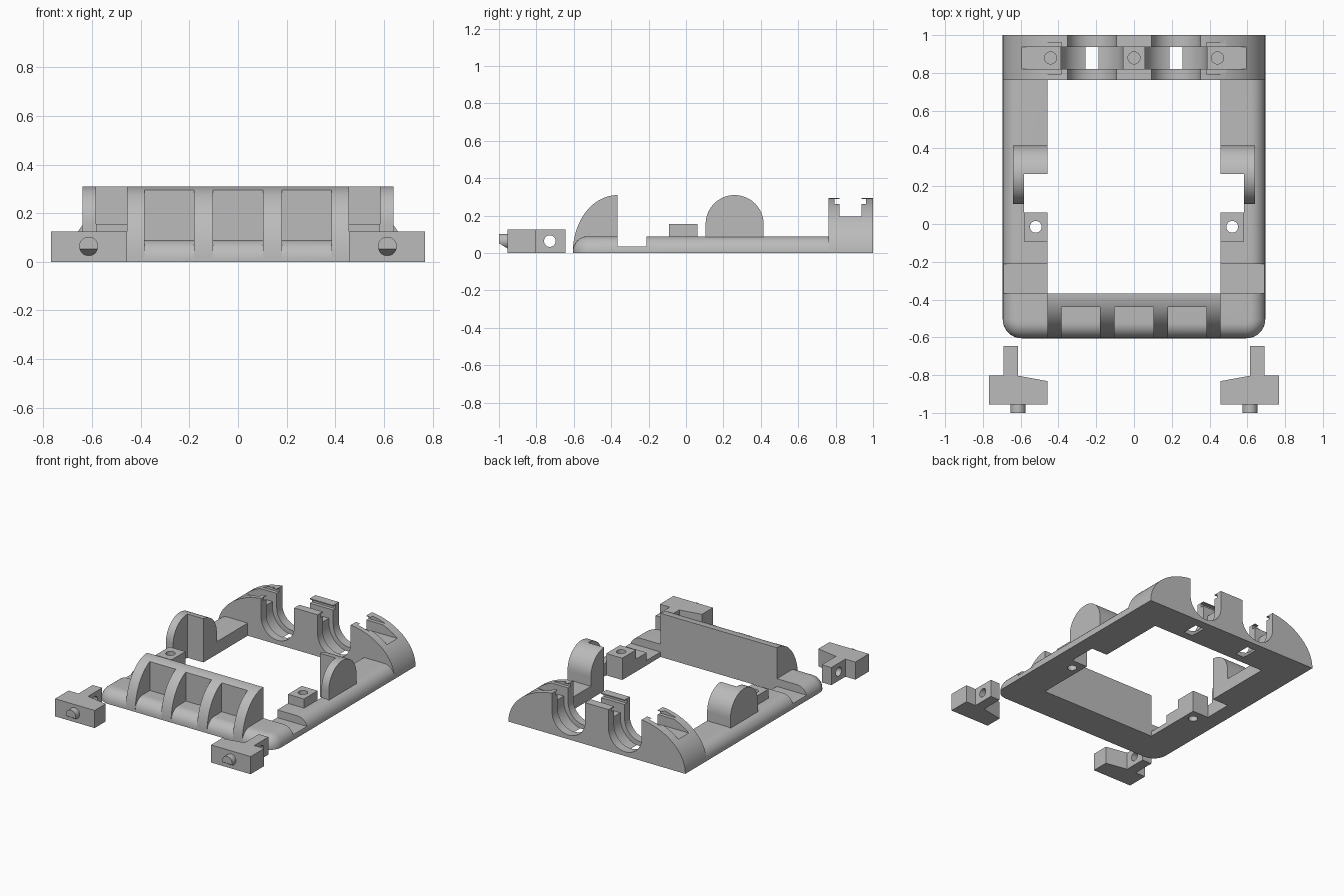
import bpy, bmesh
from math import sin, cos, pi
from mathutils import Vector

if "Cube" in bpy.data.objects:
    bpy.data.objects.remove(bpy.data.objects["Cube"], do_unlink=True)

grey = bpy.data.materials.new("plain_grey")
grey.use_nodes = True
grey.diffuse_color = (0.5, 0.5, 0.5, 1)
grey.node_tree.nodes["Principled BSDF"].inputs["Base Color"].default_value = (0.5, 0.5, 0.5, 1)

PLACE = {"X": lambda a, b, t: (t, a, b),
         "Y": lambda a, b, t: (a, t, b),
         "Z": lambda a, b, t: (a, b, t)}


def prism(name, axis, pts, lo, hi):
    """Extrude a flat outline along an axis from lo to hi."""
    bm = bmesh.new()
    face = bm.faces.new([bm.verts.new(PLACE[axis](a, b, lo)) for a, b in pts])
    new = bmesh.ops.extrude_face_region(bm, geom=[face])["geom"]
    shift = Vector(PLACE[axis](0, 0, hi - lo))
    bmesh.ops.translate(bm, vec=shift, verts=[v for v in new if isinstance(v, bmesh.types.BMVert)])
    bmesh.ops.recalc_face_normals(bm, faces=bm.faces)
    mesh = bpy.data.meshes.new(name)
    bm.to_mesh(mesh)
    bm.free()
    mesh.materials.append(grey)
    obj = bpy.data.objects.new(name, mesh)
    bpy.context.collection.objects.link(obj)
    return obj


def box(name, x, y, z):
    (x0, x1), (y0, y1) = sorted(x), y
    return prism(name, "Z", [(x0, y0), (x1, y0), (x1, y1), (x0, y1)], *z)


def arc(ca, cb, ra, rb, start, end, n=24):
    return [(ca + ra * cos(start + (end - start) * i / n),
             cb + rb * sin(start + (end - start) * i / n)) for i in range(n + 1)]


def circle(ca, cb, r):
    return arc(ca, cb, r, r, 0, 2 * pi, 32)[:-1]


def cut(obj, cutter):
    """Subtract the cutter, then discard it."""
    mod = obj.modifiers.new("cut", "BOOLEAN")
    mod.operation, mod.solver, mod.object = "DIFFERENCE", "EXACT", cutter
    bpy.context.view_layer.update()
    graph = bpy.context.evaluated_depsgraph_get()
    mesh = bpy.data.meshes.new_from_object(obj.evaluated_get(graph))
    obj.modifiers.clear()
    obj.data = mesh
    bpy.data.objects.remove(cutter, do_unlink=True)


def bevel(obj, pick, width):
    bm = bmesh.new()
    bm.from_mesh(obj.data)
    edges = [e for e in bm.edges if pick(e.verts[0].co, e.verts[1].co)]
    bmesh.ops.bevel(bm, geom=edges, offset=width, segments=8, profile=0.5, affect="EDGES")
    bm.to_mesh(obj.data)
    bm.free()


W, INNER, FRONT, REAR, WALL, T = 0.695, 0.457, -0.605, 0.762, -0.367, 0.09
parts = []

# Base frame: rounded front corners and rounded outer top edge
frame = box("base_frame", (-W, W), (FRONT, REAR), (0, T))
bevel(frame, lambda a, b: a.y < 0 and b.y < 0 and abs(a.z - b.z) > 0.01, 0.1)
bevel(frame, lambda a, b: min(a.z, b.z) > T - 0.001 and min(a.y, b.y) < REAR - 0.01, 0.08)
cut(frame, box("opening", (-INNER, INNER), (WALL, 1.1), (-1, 1)))
cut(frame, box("low_step", (-1, 1), (WALL, -0.212), (0.035, 1)))
for s in (1, -1):
    cut(frame, box("side_notch", (s * 0.4, s * 0.583), (0.062, 0.265), (-1, 1)))
    cut(frame, prism("screw_hole", "Z", circle(s * 0.52, -0.015, 0.031), -1, 1))
parts.append(frame)

# Curved front wall with three pockets
wall = prism("front_wall", "X", arc(WALL, 0.004, WALL - FRONT, 0.306, pi / 2, pi) + [(WALL, 0.004)],
             -INNER, INNER)
for x in (-0.282, 0, 0.282):
    cut(wall, box("pocket", (x - 0.102, x + 0.102), (-1, -0.44), (-1, 1)))
parts.append(wall)

# Domed rear block with two U cradles, a cross slot and blind holes
dome_side = arc(0.3, 0, W - 0.3, 0.295, 0, pi / 2)
rear = prism("rear_block", "Y", dome_side + [(-x, z) for x, z in reversed(dome_side)], REAR, 1.0)
SLOT = (0.82, 0.937)


def u_shape(x, r):
    return arc(x, 0.16, r, r, pi, 2 * pi) + [(x + r, 1), (x - r, 1)]


cut(rear, box("cross_slot", (-1, 1), SLOT, (0.195, 1)))
cut(rear, box("clip_groove", (-1, 1), (0.795, 0.962), (0.262, 0.288)))
for x in (-0.222, 0.222):
    cut(rear, prism("cradle", "Y", u_shape(x, 0.13), 0, 2))
    cut(rear, prism("cradle_groove", "Y", u_shape(x, 0.164), *SLOT))
for x in (-0.442, 0, 0.442):
    cut(rear, prism("blind_hole", "Z", circle(x, 0.879, 0.032), 0.08, 0.5))
parts.append(rear)

for s, side in ((1, "left"), (-1, "right")):
    # Round-topped side tab with an L-shaped plan
    ends = sorted((s * INNER, s * 0.64))
    tab = prism(side + "_tab", "X", arc(0.26, 0.155, 0.155, 0.155, 0, pi, 32) + [(0.105, 0.04), (0.415, 0.04)],
                *ends)
    cut(tab, box("tab_cut", (s * 0.4, s * 0.583), (0, 0.265), (-1, 1)))

    # Small screw block
    block = box(side + "_screw_block", (s * INNER, s * 0.583), (-0.092, 0.062), (0.04, 0.155))
    cut(block, prism("screw_hole", "Z", circle(s * 0.52, -0.015, 0.031), -1, 1))

    # Loose T-shaped clip with a cross hole
    plan = [(0.457, -0.955), (0.768, -0.955), (0.768, -0.803), (0.69, -0.803), (0.69, -0.645),
            (0.615, -0.645), (0.615, -0.803), (0.457, -0.832)]
    clip = prism(side + "_clip", "Z", [(s * x, y) for x, y in plan], 0, 0.125)
    cut(clip, prism("cross_hole", "X", circle(-0.728, 0.064, 0.031), -1, 1))

    # Clip pin, slanted underneath towards the tip
    pin = prism(side + "_clip_pin", "Y", circle(s * 0.614, 0.064, 0.039), -1.0, -0.95)
    cut(pin, prism("slant", "X", [(-1.01, 0.058), (-0.955, 0.025), (-0.955, -0.1), (-1.01, -0.1)], -1, 1))
    parts += [tab, block, clip, pin]

# Smooth curves, keep edges sharp
bpy.ops.object.select_all(action="DESELECT")
for obj in parts:
    obj.select_set(True)
bpy.context.view_layer.objects.active = frame
bpy.ops.object.shade_smooth_by_angle()
